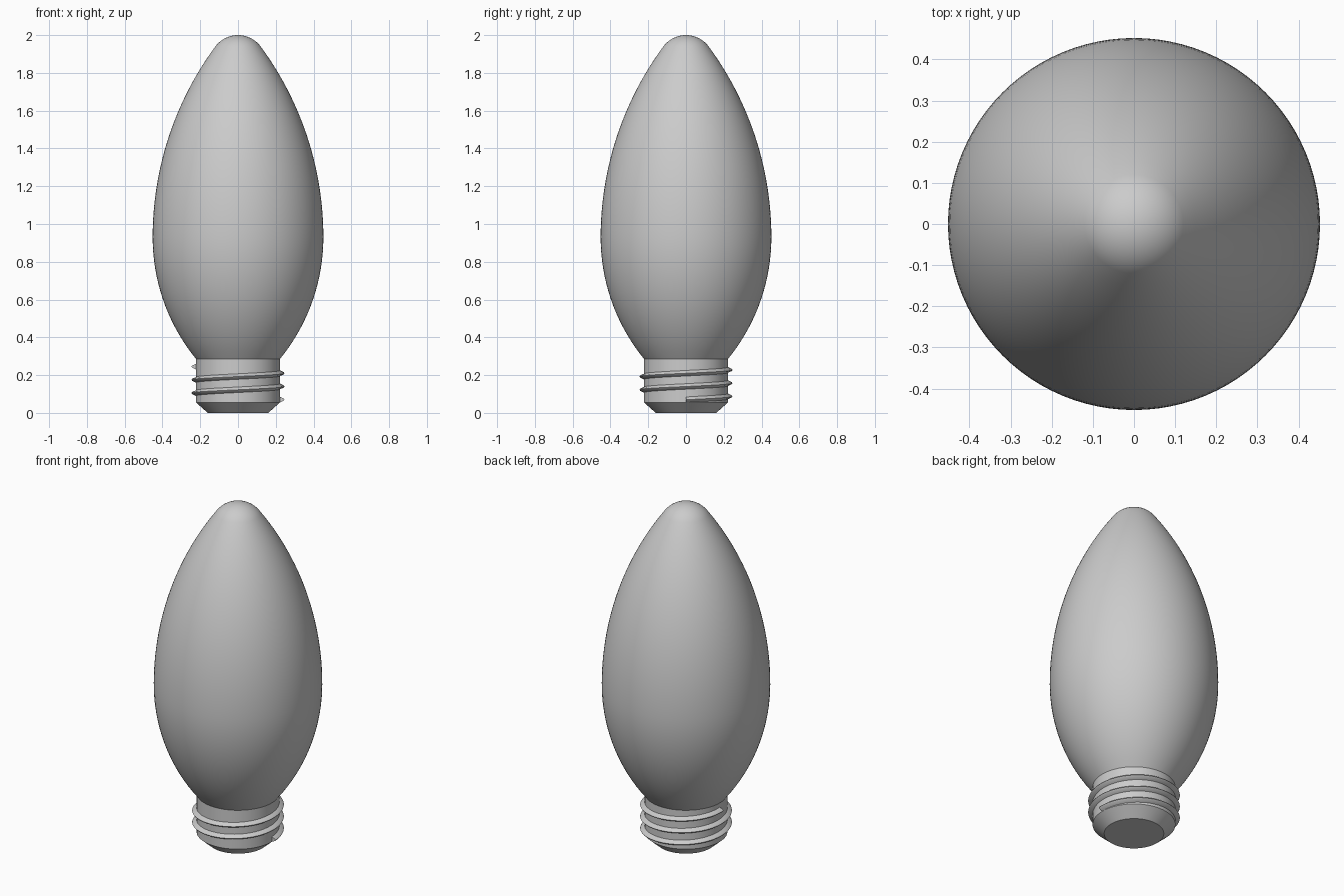
import bpy, bmesh
from math import sin, cos, tau, radians, sqrt

cube = bpy.data.objects.get("Cube")
if cube:
    bpy.data.objects.remove(cube, do_unlink=True)

mat = bpy.data.materials.new("plain grey")
mat.use_nodes = True
grey = (0.6, 0.6, 0.6, 1)
mat.diffuse_color = grey
mat.node_tree.nodes["Principled BSDF"].inputs["Base Color"].default_value = grey


def sweep(name, profile, steps, turns=1.0, rise=0.0, closed=False, crease=30):
    """Turn an (r, z) profile about the z axis, climbing by rise each turn."""
    bm = bmesh.new()
    rings = []
    for i in range(steps + 1):
        a = tau * turns * i / steps
        lift = rise * turns * i / steps
        rings.append([bm.verts.new((r * cos(a), r * sin(a), z + lift))
                      for r, z in profile])
    n = len(profile)
    for lo, hi in zip(rings, rings[1:]):
        for j in range(n if closed else n - 1):
            k = (j + 1) % n
            bm.faces.new((lo[j], hi[j], hi[k], lo[k]))
    if closed:
        bm.faces.new(rings[0])
        bm.faces.new(rings[-1][::-1])
    bmesh.ops.remove_doubles(bm, verts=bm.verts, dist=1e-5)
    bmesh.ops.dissolve_degenerate(bm, edges=bm.edges, dist=1e-5)
    bmesh.ops.recalc_face_normals(bm, faces=bm.faces)
    mesh = bpy.data.meshes.new(name)
    bm.to_mesh(mesh)
    bm.free()
    mesh.materials.append(mat)
    obj = bpy.data.objects.new(name, mesh)
    bpy.context.collection.objects.link(obj)
    bpy.ops.object.select_all(action='DESELECT')
    obj.select_set(True)
    bpy.context.view_layer.objects.active = obj
    bpy.ops.object.shade_smooth_by_angle(angle=radians(crease))
    return obj


def bulge(z, end_r, end_z, max_r=0.452, max_z=0.93):
    """Radius on the arc from the widest point to (end_r, end_z)."""
    d = max_r - end_r
    R = (d * d + (end_z - max_z) ** 2) / (2 * d)
    return max_r - R + sqrt(R * R - (z - max_z) ** 2)


# Glass: lower arc, longer upper arc, then a rounded tip
neck, shoulder, tip_r = (0.222, 0.285), (0.12, 1.94), 0.15
glass = [(0, neck[1])]
for i in range(16):
    z = neck[1] + (0.93 - neck[1]) * i / 16
    glass.append((bulge(z, *neck), z))
for i in range(24):
    z = 0.93 + (shoulder[1] - 0.93) * i / 24
    glass.append((bulge(z, *shoulder), z))
for i in range(11):
    a = radians(53.13) * (1 - i / 10)
    glass.append((tip_r * sin(a), 2 - tip_r + tip_r * cos(a)))
sweep("glass_bulb", glass, 96)

# Screw base with chamfered foot
sweep("screw_base", [(0, 0), (0.16, 0), (0.222, 0.055), (0.222, 0.3), (0, 0.3)], 96)

# Helical thread climbing anticlockwise from the left side
sweep("screw_thread",
      [(0.215, 0.052), (0.243, 0.065), (0.246, 0.07), (0.243, 0.075), (0.215, 0.088)],
      160, turns=2.5, rise=0.07, closed=True, crease=50)
